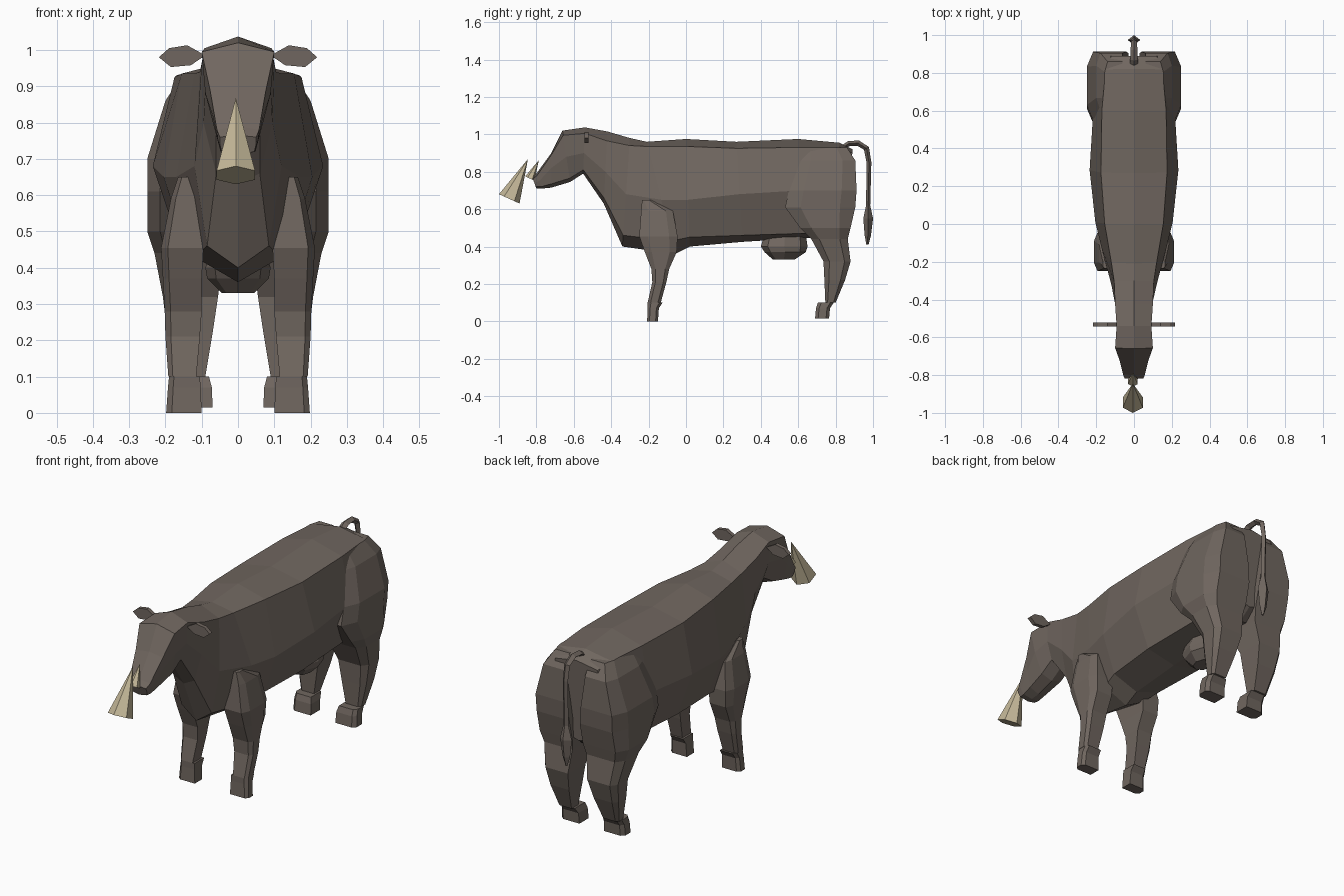
import bpy, bmesh, math
from mathutils import Vector


def material(name, rgb):
    m = bpy.data.materials.new(name)
    m.diffuse_color = (*rgb, 1)
    return m


HIDE = material("brown hide", (0.162, 0.134, 0.115))
HORN = material("cream horn", (0.55, 0.475, 0.315))


def finish(name, bm, mat):
    bmesh.ops.recalc_face_normals(bm, faces=bm.faces)
    me = bpy.data.meshes.new(name)
    bm.to_mesh(me)
    bm.free()
    me.materials.append(mat)
    ob = bpy.data.objects.new(name, me)
    bpy.context.collection.objects.link(ob)
    return ob


def loft(name, rings, mat=HIDE):
    """Skin a list of equal-length point rings and cap both ends."""
    bm = bmesh.new()
    vs = [[bm.verts.new(p) for p in r] for r in rings]
    n = len(vs[0])
    for a, b in zip(vs, vs[1:]):
        for i in range(n):
            j = (i + 1) % n
            bm.faces.new((a[i], a[j], b[j], b[i]))
    bm.faces.new(vs[0])
    bm.faces.new(vs[-1])
    return finish(name, bm, mat)


def mirrored(rings, s):
    return [[(s * x, y, z) for x, y, z in r] for r in rings]


# Body, neck and head: one cross-section per row, tail end first
# (y top, z top, y bottom, z bottom, shoulder w/z, flank w/z, lower w/z)
SECTIONS = [
    (.89, .92, .87, .50, .12, .90, .16, .72, .10, .53),
    (.82, .955, .80, .45, .15, .93, .19, .75, .13, .47),
    (.60, .975, .62, .445, .17, .93, .215, .70, .15, .47),
    (.27, .96, .30, .425, .175, .925, .235, .68, .16, .46),
    (.00, .975, .02, .40, .155, .935, .205, .65, .14, .45),
    (-.21, .96, -.06, .36, .12, .935, .17, .65, .12, .43),
    (-.30, .98, -.34, .40, .105, .94, .12, .68, .085, .46),
    (-.42, 1.015, -.44, .63, .10, .965, .095, .80, .06, .66),
    (-.54, 1.037, -.55, .79, .092, 1.005, .09, .90, .06, .81),
    (-.66, 1.02, -.62, .745, .10, .995, .09, .88, .06, .765),
    (-.72, .90, -.72, .715, .077, .89, .07, .82, .052, .735),
    (-.80, .79, -.77, .71, .058, .78, .055, .75, .048, .72),
    (-.82, .765, -.80, .71, .05, .76, .05, .74, .045, .72),
]


def body_ring(yt, zt, yb, zb, *pairs):
    side = list(zip(pairs[::2], pairs[1::2]))
    y = lambda z: yb + (yt - yb) * (z - zb) / (zt - zb)
    right = [(w, y(z), z) for w, z in side]
    left = [(-w, y(z), z) for w, z in reversed(side)]
    return [(0, yt, zt)] + right + [(0, yb, zb)] + left


loft("body_and_head", [body_ring(*s) for s in SECTIONS])


# Legs: rows of z, inner x, outer x, front y, back y
def leg_ring(z, x0, x1, y0, y1):
    c = x1 - .16 * (x1 - x0)
    d = .22 * (y1 - y0)
    return [(x0, y0, z), (c, y0, z), (x1, y0 + d, z),
            (x1, y1 - d, z), (c, y1, z), (x0, y1, z)]


FRONT_LEG = [
    (.65, .10, .165, -.235, -.19), (.59, .10, .185, -.24, -.07),
    (.455, .095, .212, -.25, -.045), (.37, .10, .207, -.22, -.05),
    (.28, .10, .202, -.185, -.09), (.21, .105, .20, -.18, -.105),
    (.10, .115, .192, -.205, -.135),
]
FRONT_HOOF = [(.10, .105, .19, -.205, -.125), (.07, .103, .193, -.205, -.145),
              (0, .10, .198, -.208, -.15)]
HIND_LEG = [
    (.93, .06, .155, .61, .86), (.86, .06, .20, .60, .905),
    (.70, .04, .25, .55, .912), (.61, .03, .25, .53, .905),
    (.50, .03, .25, .61, .88), (.44, .04, .23, .67, .865),
    (.32, .055, .207, .735, .88), (.22, .07, .195, .74, .85),
    (.10, .09, .172, .745, .80),
]
HIND_HOOF = [(.10, .08, .175, .705, .79), (.07, .072, .178, .695, .77),
             (.015, .07, .18, .69, .765)]

# Ear outline in x and z
EAR = [(.09, .985), (.14, 1.013), (.19, 1.005), (.218, .98), (.185, .953), (.13, .958)]

for s, tag in ((1, "left"), (-1, "right")):
    for part, rows in (("front_leg", FRONT_LEG), ("front_hoof", FRONT_HOOF),
                       ("hind_leg", HIND_LEG), ("hind_hoof", HIND_HOOF)):
        loft(f"{tag}_{part}", mirrored([leg_ring(*r) for r in rows], s))
    ear = [[(x, y, z) for x, z in EAR] for y in (-.542, -.522)]
    loft(f"{tag}_ear", mirrored(ear, s))

# Udder: faceted bag under the rear belly
UDDER = [(.47, .065, .42, .64), (.40, .09, .40, .65), (.37, .085, .42, .64), (.33, .045, .465, .58)]
loft("udder", [[(w * math.cos(a), (y0 + y1) / 2 + (y1 - y0) / 2 * math.sin(a), z)
                for a in [k * math.pi / 4 for k in range(8)]]
               for z, w, y0, y1 in UDDER])

# Tail: strip swept along an arched path, ending in a tuft (y, z, half width, half depth)
TAIL = [(.83, .925, .02, .012), (.87, .95, .02, .014), (.92, .953, .018, .015),
        (.965, .925, .016, .015), (.978, .85, .014, .013), (.974, .62, .014, .011),
        (.974, .55, .033, .026), (.972, .46, .022, .017), (.97, .41, .005, .006)]
tail_rings = []
for i, (y, z, w, d) in enumerate(TAIL):
    a, b = TAIL[max(i - 1, 0)], TAIL[min(i + 1, len(TAIL) - 1)]
    t = Vector((b[0] - a[0], b[1] - a[1])).normalized()
    ny, nz = -t.y * d, t.x * d
    tail_rings.append([(-w, y, z), (0, y + ny, z + nz), (w, y, z), (0, y - ny, z - nz)])
loft("tail", tail_rings)


# Horns: six-sided spikes in front of the muzzle
def horn(name, apex, front, back, half_width):
    f, b = Vector(front), Vector(back)
    mid, axis = (f + b) / 2, (f - b) / 2
    bm = bmesh.new()
    tip = bm.verts.new(apex)
    base = []
    for k in range(6):
        a = k * math.pi / 3
        p = mid + axis * math.cos(a)
        p.x += half_width * math.sin(a) / math.sin(math.pi / 3)
        base.append(bm.verts.new(p))
    bm.faces.new(base)
    for i in range(6):
        bm.faces.new((tip, base[i], base[(i + 1) % 6]))
    finish(name, bm, HORN)


horn("large_horn", (-.006, -.845, .868), (-.006, -1.0, .68), (-.006, -.89, .63), .053)
horn("small_horn", (-.006, -.787, .862), (-.006, -.86, .775), (-.006, -.81, .752), .025)
